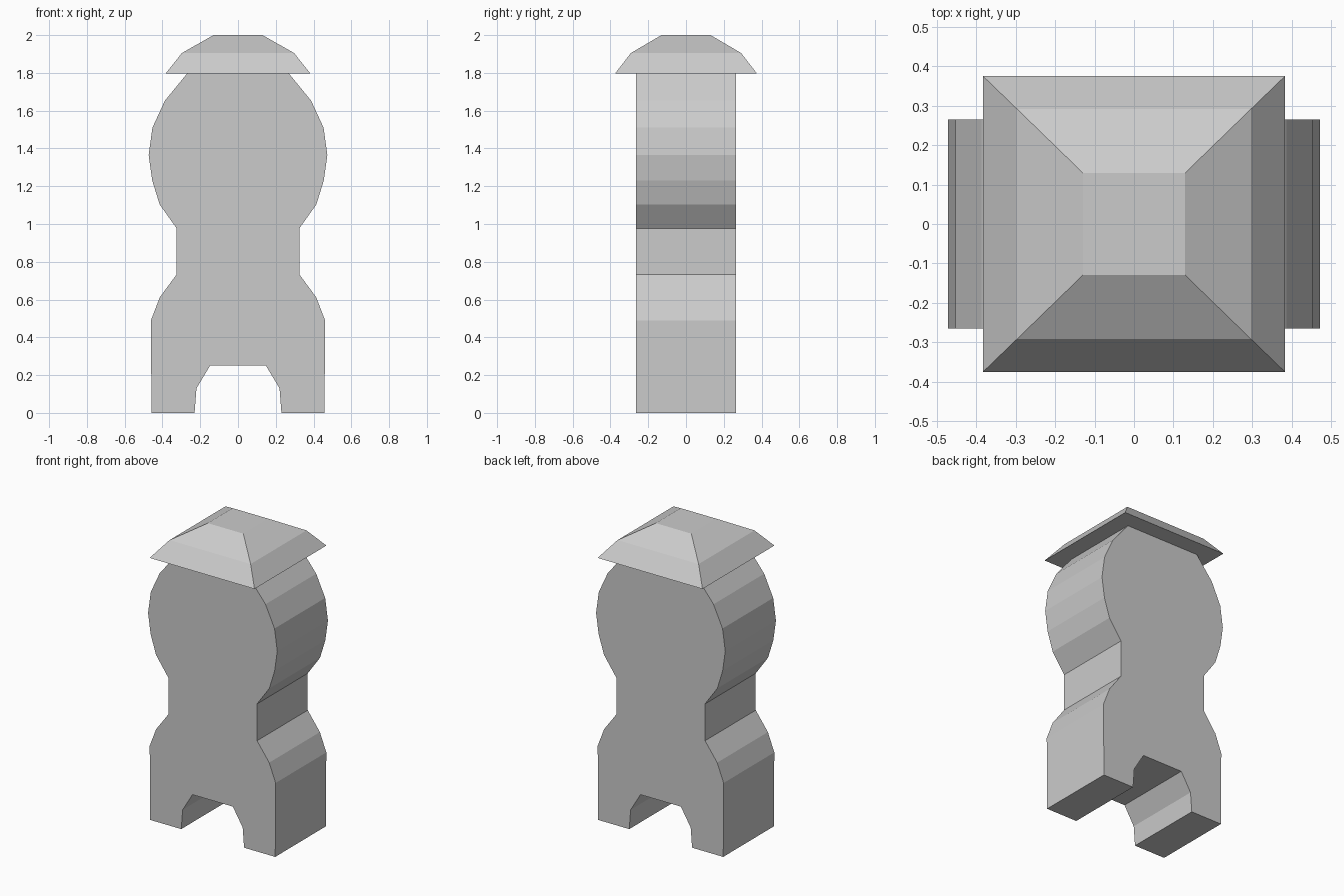
import bpy, bmesh

if "Cube" in bpy.data.objects:
    bpy.data.objects.remove(bpy.data.objects["Cube"])


def make_object(name, bm):
    bmesh.ops.recalc_face_normals(bm, faces=bm.faces[:])
    mesh = bpy.data.meshes.new(name)
    bm.to_mesh(mesh)
    bm.free()
    obj = bpy.data.objects.new(name, mesh)
    bpy.context.collection.objects.link(obj)
    return obj


# Body: right half of the outline from arch centre to top, mirrored and extruded
half = [(0.148, 0.25), (0.22, 0.13), (0.23, 0.0), (0.458, 0.0), (0.461, 0.49),
        (0.414, 0.612), (0.325, 0.733), (0.325, 0.977), (0.415, 1.104),
        (0.454, 1.23), (0.473, 1.365), (0.453, 1.51), (0.387, 1.653), (0.27, 1.796)]
outline = half + [(-x, z) for x, z in reversed(half)]
depth = 0.265
bm = bmesh.new()
front = bm.faces.new([bm.verts.new((x, -depth, z)) for x, z in outline])
ext = bmesh.ops.extrude_face_region(bm, geom=[front], use_keep_orig=True)
back = [v for v in ext["geom"] if isinstance(v, bmesh.types.BMVert)]
bmesh.ops.translate(bm, verts=back, vec=(0, 2 * depth, 0))
make_object("body", bm)

# Roof: stacked rectangular rings (half width, half depth, height)
rings = [(0.384, 0.376, 1.796), (0.297, 0.292, 1.905), (0.13, 0.13, 2.0)]
bm = bmesh.new()
loops = [[bm.verts.new((sx * w, sy * d, z))
          for sx, sy in ((-1, -1), (1, -1), (1, 1), (-1, 1))] for w, d, z in rings]
for low, high in zip(loops, loops[1:]):
    for i in range(4):
        j = (i + 1) % 4
        bm.faces.new((low[i], low[j], high[j], high[i]))
bm.faces.new(loops[0][::-1])
bm.faces.new(loops[-1])
make_object("roof", bm)
